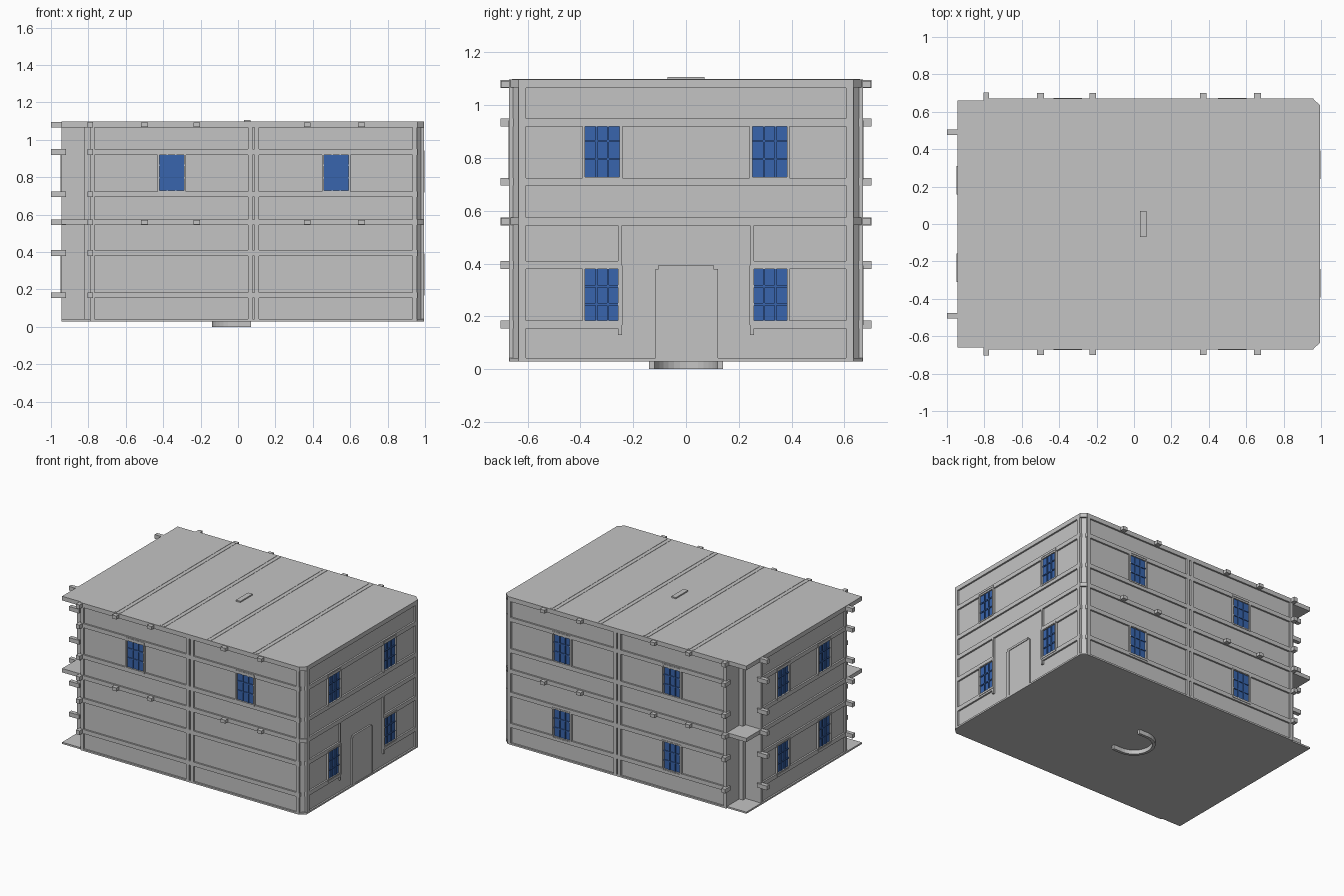
import bpy, bmesh, math
from mathutils import Matrix, Vector

cube = bpy.data.objects.get("Cube")
if cube:
    bpy.data.objects.remove(cube)


def material(name, rgb):
    m = bpy.data.materials.new(name)
    m.use_nodes = True
    m.diffuse_color = (*rgb, 1)
    m.node_tree.nodes["Principled BSDF"].inputs["Base Color"].default_value = (*rgb, 1)
    return m


GREY = material("grey_wall", (0.55, 0.55, 0.55))
BLUE = material("blue_glass", (0.04, 0.13, 0.42))


def finish(name, bm, mat):
    bmesh.ops.recalc_face_normals(bm, faces=bm.faces)
    mesh = bpy.data.meshes.new(name)
    bm.to_mesh(mesh)
    bm.free()
    mesh.materials.append(mat)
    obj = bpy.data.objects.new(name, mesh)
    bpy.context.collection.objects.link(obj)
    return obj


def boxes(name, spans, mat=GREY):
    """One object from axis aligned boxes given as x, y and z ranges."""
    bm = bmesh.new()
    for ranges in spans:
        mid = Vector([(a + b) / 2 for a, b in ranges])
        size = Vector([abs(b - a) for a, b in ranges])
        bmesh.ops.create_cube(bm, size=1, matrix=Matrix.Translation(mid) @ Matrix.Diagonal(size).to_4x4())
    return finish(name, bm, mat)


def prism(name, outline, z0, z1, mat=GREY):
    bm = bmesh.new()
    face = bm.faces.new([bm.verts.new((x, y, z0)) for x, y in outline])
    top = bmesh.ops.extrude_face_region(bm, geom=[face])["geom"]
    bmesh.ops.translate(bm, vec=(0, 0, z1 - z0), verts=[v for v in top if isinstance(v, bmesh.types.BMVert)])
    return finish(name, bm, mat)


def around(c, r):
    return (c - r, c + r)


def mirrored(half):
    """Close an outline symmetric about y = 0."""
    return half + [(x, -y) for x, y in reversed(half)]


END, SIDE, BACK = 0.995, 0.67, -0.945   # outer faces of the ribs
NX, NY = -0.79, 0.49                    # open corner notches
SKIN = 0.012                            # wall set back behind the ribs
FLOOR, TOP = 0.03, 1.097
LEVELS = (1.08, 0.935, 0.71, 0.56, 0.395, 0.17)

# Walls with open corners, and slabs that cover the full plan
prism("walls", mirrored([(BACK + SKIN, NY), (NX, NY), (NX, SIDE - SKIN),
                         (0.955, SIDE - SKIN), (END - SKIN, 0.63)]), FLOOR, TOP - 0.005)
plan = mirrored([(BACK, 0.66), (NX, 0.66), (NX, SIDE), (0.955, SIDE), (END, 0.635)])
prism("floor_slab", plan, FLOOR, FLOOR + 0.012)
prism("middle_slab", plan, 0.547, 0.575)
prism("roof_slab", plan, TOP - 0.03, TOP)

# Horizontal rails and projecting brackets at the notches
rails, brackets = [], []
for z in LEVELS:
    zr = around(z, 0.015)
    for s in (-1, 1):
        rails.append(((NX, 0.96), (s * 0.64, s * SIDE), zr))
        brackets.append((around(NX, 0.015), (s * 0.64, s * 0.703), zr))
        brackets.append(((-1, -0.92), around(s * NY, 0.015), zr))
    rails.append(((BACK, -0.92), (-NY, NY), zr))
    if z > 0.5:
        rails.append(((0.96, END), (-0.635, 0.635), zr))
    else:
        rails += [((0.96, END), (s * 0.25, s * 0.635), zr) for s in (-1, 1)]
boxes("wall_rails", rails)
boxes("notch_brackets", brackets)

# Small lugs on the long walls
boxes("wall_lugs", [(around(x, 0.018), (s * 0.65, s * 0.7), around(z, 0.012))
                    for x in (-0.5, -0.22, 0.37, 0.66) for s in (-1, 1) for z in (1.08, 0.56)])

# Upright posts: paired seams, notch edges, house corners and door bay
posts = []
for s in (-1, 1):
    for x in (NX + 0.01, 0.065, 0.1, 0.945):
        posts.append((around(x, 0.012), (s * 0.64, s * SIDE), (FLOOR, TOP)))
    posts.append(((BACK, -0.92), around(s * (NY - 0.01), 0.012), (FLOOR, TOP)))
    posts.append(((NX - 0.03, NX), (s * NY, s * (NY + 0.03)), (FLOOR, TOP)))
    posts.append(((0.96, END), around(s * 0.62, 0.014), (FLOOR, TOP)))
    posts.append(((0.96, END), around(s * 0.25, 0.008), (0.13, 0.56)))
boxes("wall_posts", posts)

# Windows: position along a wall, then the wall normal
frames, glass = [], []


def window(along, z, axis, sign, face):
    w, h, rim = 0.066, 0.102, 0.01

    def add(target, a, b, depth0, depth1):
        d = (sign * (face + depth0), sign * (face + depth1))
        target.append((a, d, b) if axis == "y" else (d, a, b))

    for s in (-1, 1):
        add(frames, around(along + s * (w + rim / 2), rim / 2), around(z, h + rim), -0.02, 0.003)
        add(frames, around(along, w), around(z + s * (h + rim / 2), rim / 2), -0.02, 0.003)
    add(glass, around(along, w), around(z, h), -0.02, -0.009)
    for i in (-1, 1):
        add(glass, around(along + i * w / 3, 0.004), around(z, h), -0.012, -0.003)
        add(glass, around(along, w), around(z + i * h / 3, 0.004), -0.012, -0.003)


for z in (0.83, 0.28):
    for x in (-0.355, 0.525):
        window(x, z, "y", 1, SIDE)
        if z > 0.5:
            window(x, z, "y", -1, SIDE)
    for s in (-1, 1):
        window(s * 0.317, z, "x", 1, END)
        window(s * 0.235, z, "x", -1, -BACK)
boxes("window_frames", frames)
boxes("window_glass", glass, BLUE)

# Door leaf with its surround
boxes("door", [((0.97, 0.99), (-0.085, 0.115), (FLOOR, 0.38))])
boxes("door_frame", [((0.96, END), (-0.115, -0.085), (FLOOR, 0.38)),
                     ((0.96, END), (0.115, 0.122), (FLOOR, 0.38)),
                     ((0.96, END), (-0.105, 0.105), (0.38, 0.395))])

# Roof ribs and centre handle
boxes("roof_ribs", [(around(x + d, 0.006), (-SIDE + 0.01, SIDE - 0.01), (TOP - 0.01, TOP + 0.002))
                    for x in (-0.5, -0.14, 0.23, 0.6) for d in (-0.015, 0.015)])
boxes("roof_handle", [(around(0.05, 0.018), (-0.07, 0.07), (TOP, TOP + 0.009))])

# Half ring under the floor
angles = [math.radians(90 + 180 * i / 16) for i in range(17)]
ring = [(0.14 * math.cos(a), 0.14 * math.sin(a)) for a in angles]
inner = [(0.12 * math.cos(a), 0.12 * math.sin(a)) for a in reversed(angles)]
prism("floor_ring", [(0.07, 0.14)] + ring + [(0.07, -0.14), (0.07, -0.12)] + inner + [(0.07, 0.12)], 0, FLOOR)
